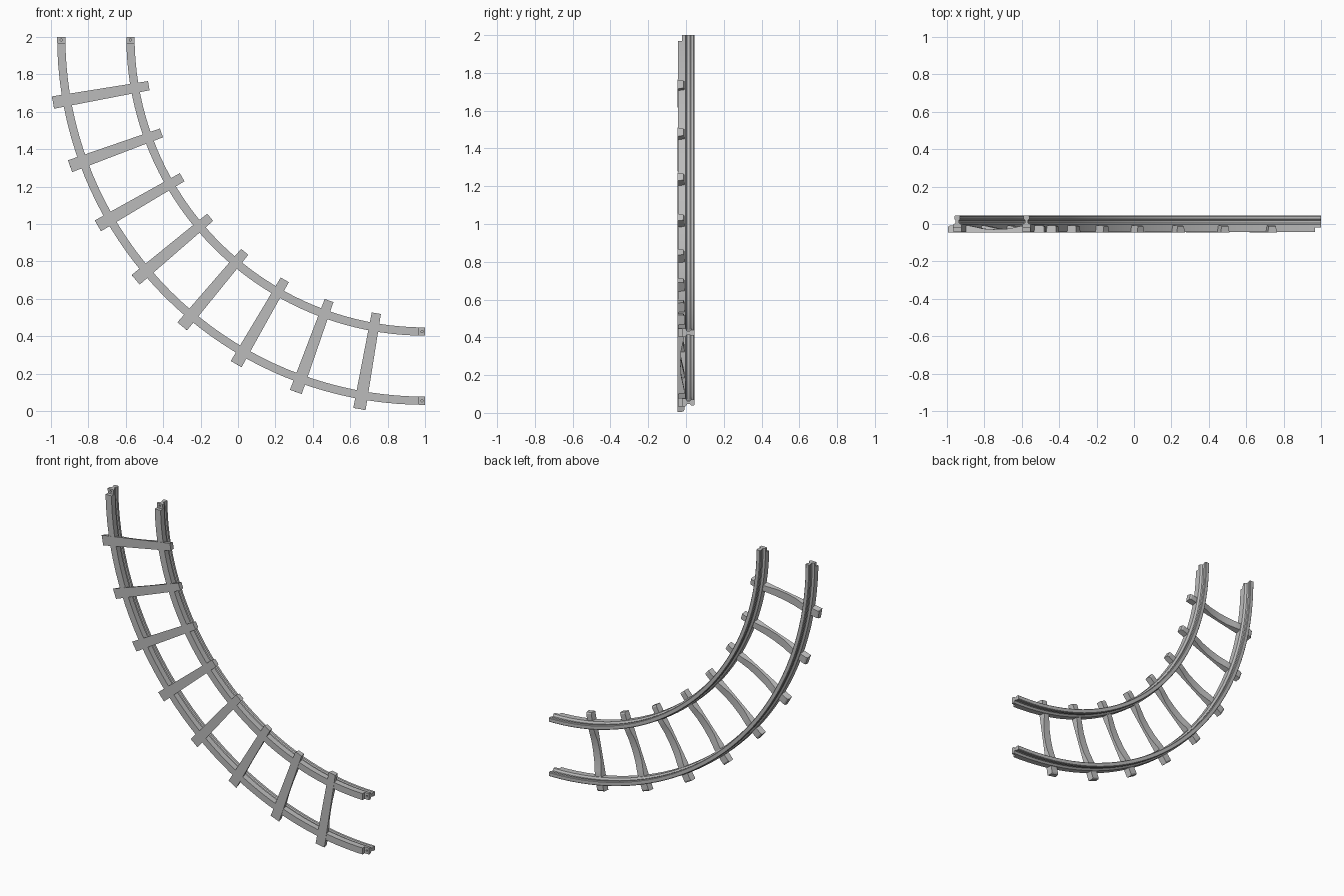
import bpy, bmesh
from math import sin, cos, radians, pi
from mathutils import Vector

if "Cube" in bpy.data.objects:
    bpy.data.objects.remove(bpy.data.objects["Cube"], do_unlink=True)

GREY = (0.5, 0.5, 0.5, 1)
mat = bpy.data.materials.new("plain grey")
mat.use_nodes = True
mat.diffuse_color = GREY
mat.node_tree.nodes["Principled BSDF"].inputs["Base Color"].default_value = GREY


def polar(r, a, y):
    """Point at radius r and angle a on the quarter turn centred at x=1, z=2."""
    return Vector((1 - r * cos(a), y, 2 - r * sin(a)))


def loft(name, rings):
    """Closed solid through a list of equal-sized rings."""
    bm = bmesh.new()
    loops = [[bm.verts.new(p) for p in ring] for ring in rings]
    n = len(loops[0])
    for a, b in zip(loops, loops[1:]):
        for i in range(n):
            j = (i + 1) % n
            bm.faces.new((a[i], a[j], b[j], b[i]))
    bm.faces.new(loops[0])
    bm.faces.new(loops[-1])
    bmesh.ops.recalc_face_normals(bm, faces=bm.faces)
    mesh = bpy.data.meshes.new(name)
    bm.to_mesh(mesh)
    bm.free()
    obj = bpy.data.objects.new(name, mesh)
    bpy.context.collection.objects.link(obj)
    mesh.materials.append(mat)
    return obj


def activate(obj):
    bpy.ops.object.select_all(action='DESELECT')
    obj.select_set(True)
    bpy.context.view_layer.objects.active = obj


def cut(target, cutter):
    """Subtract the cutter and discard it."""
    cutter.hide_render = True
    activate(target)
    mod = target.modifiers.new("cut", 'BOOLEAN')
    mod.operation = 'DIFFERENCE'
    mod.solver = 'EXACT'
    mod.object = cutter
    bpy.ops.object.modifier_apply(modifier=mod.name)
    bpy.data.objects.remove(cutter, do_unlink=True)


# Rails: foot, web and head swept round the quarter turn
half = [(0.022, -0.043), (0.022, -0.003), (0.009, 0.006),
        (0.009, 0.02), (0.015, 0.026), (0.015, 0.041), (0.011, 0.0455)]
profile = half + [(-r, y) for r, y in reversed(half)]
STEPS = 40
for name, radius in (("outer_rail", 1.945), ("inner_rail", 1.575)):
    rail = loft(name, [[polar(radius + r, radians(90) * i / STEPS, y) for r, y in profile]
                       for i in range(STEPS + 1)])
    # Lap joint with a pin hole at each end
    for angle, inward in ((0, Vector((0, 0, -1))), (pi / 2, Vector((-1, 0, 0)))):
        end = polar(radius, angle, -0.052)
        bpy.ops.mesh.primitive_cube_add(size=0.064, location=end)
        cut(rail, bpy.context.object)
        bpy.ops.mesh.primitive_cylinder_add(vertices=12, radius=0.006, depth=0.05,
                                            location=end + inward * 0.016 + Vector((0, 0.03, 0)),
                                            rotation=(pi / 2, 0, 0))
        cut(rail, bpy.context.object)
    activate(rail)
    bpy.ops.object.shade_smooth_by_angle(angle=radians(25))

# Sleepers: wedges with bevelled sides and a hollowed middle on the rail side
stations = [(1.50, -0.014), (1.51, -0.008), (1.61, -0.008), (1.64, -0.014), (1.69, -0.025),
            (1.76, -0.029), (1.83, -0.025), (1.88, -0.014), (1.91, -0.008), (2.01, -0.008),
            (2.02, -0.014)]
FRONT = -0.0455
SPREAD = radians(0.95)
for k in range(1, 9):
    mid = radians(10 * k)
    rings = []
    for r, back in stations:
        top = SPREAD * (1 - 0.25 * (back - FRONT) / 0.0375)
        rings.append([polar(r, mid - SPREAD, FRONT), polar(r, mid + SPREAD, FRONT),
                      polar(r, mid + top, back), polar(r, mid - top, back)])
    sleeper = loft(f"sleeper_{k}", rings)
    activate(sleeper)
    bpy.ops.object.shade_smooth_by_angle(angle=radians(25))
